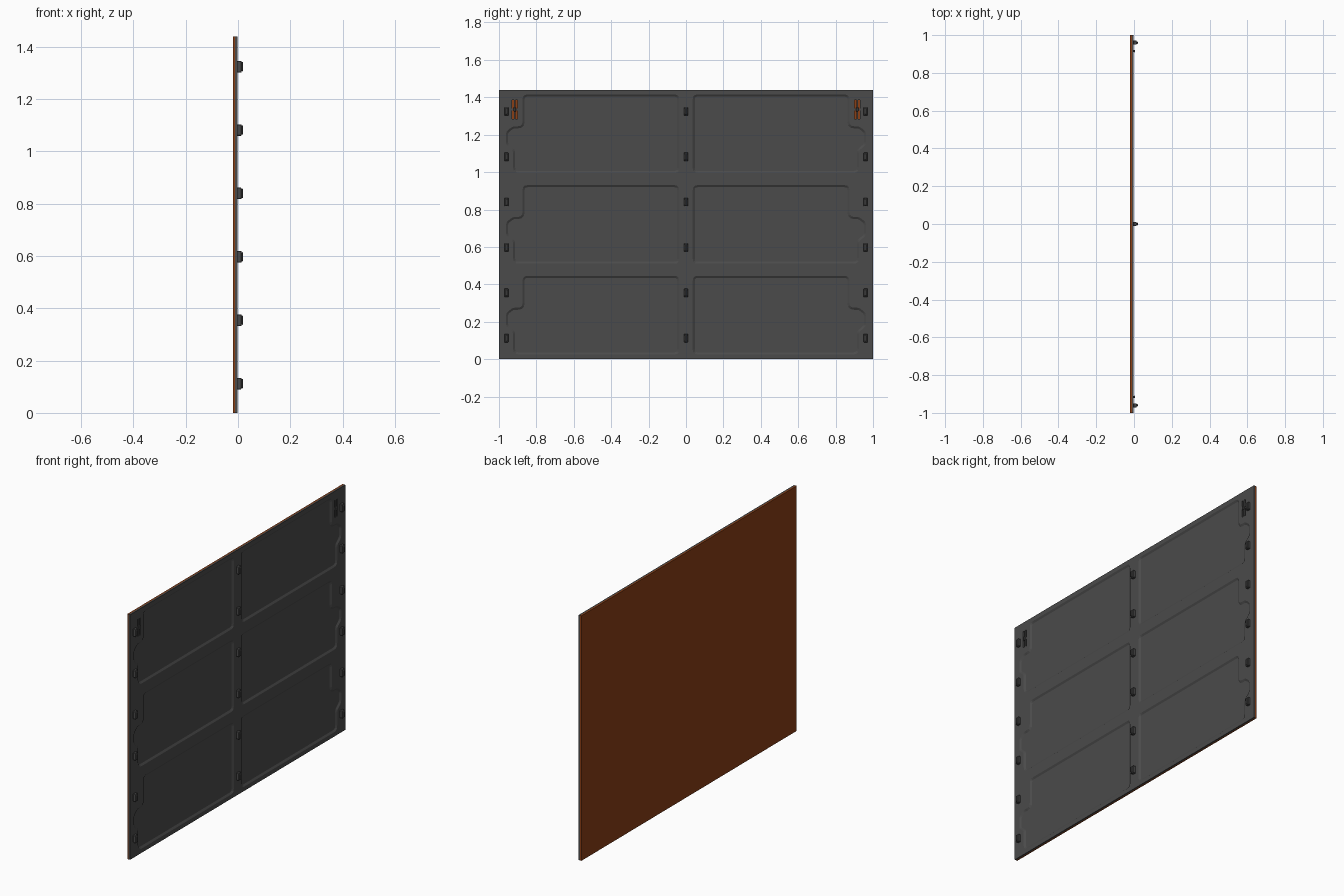
import bpy, bmesh
from mathutils import Vector

if "Cube" in bpy.data.objects:
    bpy.data.objects.remove(bpy.data.objects["Cube"])

FACE, SEAM, BACK, H = -0.002, -0.011, -0.02, 1.44


def material(name, rgb):
    m = bpy.data.materials.new(name)
    m.diffuse_color = (*rgb, 1)
    m.use_nodes = True
    m.node_tree.nodes["Principled BSDF"].inputs["Base Color"].default_value = m.diffuse_color
    return m


DARK = material("dark_plastic", (0.07, 0.07, 0.07))
ORANGE = material("orange_cover", (0.26, 0.05, 0.008))


def finish(bm, name, mat=DARK):
    bmesh.ops.recalc_face_normals(bm, faces=bm.faces)
    me = bpy.data.meshes.new(name)
    bm.to_mesh(me)
    bm.free()
    ob = bpy.data.objects.new(name, me)
    me.materials.append(mat)
    bpy.context.collection.objects.link(ob)
    return ob


def box(name, x0, x1, y, z, w, h, mat=DARK, bevel=0):
    bm = bmesh.new()
    bmesh.ops.create_cube(bm, size=1)
    for v in bm.verts:
        v.co = ((x0 + x1) / 2 + v.co.x * (x1 - x0), y + v.co.y * w, z + v.co.z * h)
    if bevel:
        bmesh.ops.bevel(bm, geom=bm.edges[:], offset=bevel, segments=1, affect='EDGES')
    return finish(bm, name, mat)


def rounded(pts, n=3):
    # pts are (y, z, radius); every corner becomes a short arc
    out = []
    for i, (y, z, r) in enumerate(pts):
        p = Vector((y, z))
        a = (Vector(pts[i - 1][:2]) - p).normalized() * r + p
        b = (Vector(pts[(i + 1) % len(pts)][:2]) - p).normalized() * r + p
        for k in range(n + 1):
            t = k / n
            out.append(a * (1 - t) ** 2 + p * 2 * t * (1 - t) + b * t * t)
    return out


def pocket_cutter(z, side):
    # outline of one recess, with the stepped bump on its outer edge
    pts = [(0.036, 0, .025), (0.925, 0, .03), (0.925, 0.12, .012), (0.962, 0.15, .015),
           (0.962, 0.222, .015), (0.925, 0.25, .012), (0.874, 0.25, .025),
           (0.874, 0.42, .025), (0.036, 0.42, .025)]
    bm = bmesh.new()
    f = bm.faces.new([bm.verts.new((FACE, p.x * side, p.y + z)) for p in rounded(pts)])
    ext = bmesh.ops.extrude_face_region(bm, geom=[f], use_keep_orig=True)
    for v in ext["geom"]:
        if isinstance(v, bmesh.types.BMVert):
            v.co.x += 0.02
    bmesh.ops.recalc_face_normals(bm, faces=bm.faces)
    floor = [q for q in bm.faces if all(abs(v.co.x - FACE) < 1e-6 for v in q.verts)]
    bmesh.ops.inset_region(bm, faces=floor, thickness=0.011, depth=0,
                           use_even_offset=True)
    for v in floor[0].verts:
        v.co.x = FACE - 0.007
    return finish(bm, "pocket_cutter")


# Two-layer board
board = box("backing_board", SEAM, FACE, 0, H / 2, 2, H)
box("cover_panel", BACK, SEAM, 0, H / 2, 2, H, ORANGE)

# Six recesses and two latch slots
cutters = [pocket_cutter(z, s) for z in (0.025, 0.51, 0.995) for s in (-1, 1)]
cutters += [box("slot_cutter", SEAM - 0.002, 0.02, s * 0.915, 1.335, 0.028, 0.1) for s in (-1, 1)]
for c in cutters:
    mod = board.modifiers.new("cut", 'BOOLEAN')
    mod.operation, mod.solver, mod.object = 'DIFFERENCE', 'EXACT', c
bpy.context.view_layer.objects.active = board
for mod in board.modifiers[:]:
    bpy.ops.object.modifier_apply(modifier=mod.name)
for c in cutters:
    bpy.data.objects.remove(c)

# Mounting clips: open-ended collar around a core
for y in (-0.96, 0, 0.96):
    for i in range(6):
        z = 0.112 + i * 0.2425
        box("clip_base", FACE - 0.001, 0.014, y, z, 0.022, 0.044, bevel=0.002)
        box("clip_tip", 0.012, 0.02, y, z, 0.014, 0.036, bevel=0.003)

# Latch levers sitting in the slots
for s in (-1, 1):
    box("latch_bar", SEAM, FACE, s * 0.915, 1.335, 0.009, 0.1)
    box("latch_crosspiece", SEAM, FACE - 0.001, s * 0.915, 1.335, 0.028, 0.012)
    box("latch_knob", FACE - 0.001, 0.005, s * 0.915, 1.335, 0.012, 0.022, bevel=0.002)
